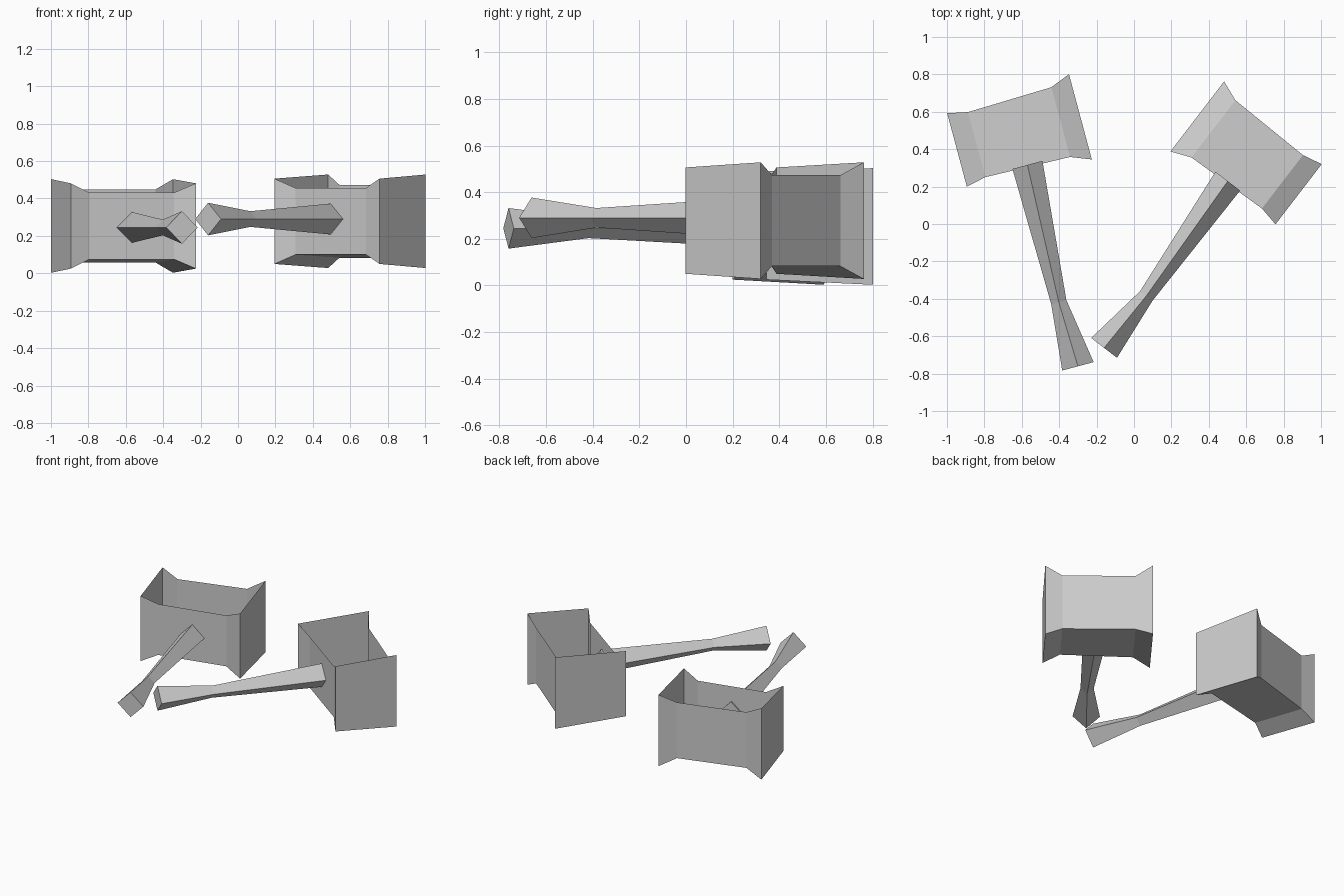
import bpy
import bmesh
from math import radians

cube = bpy.data.objects.get("Cube")
if cube:
    bpy.data.objects.remove(cube, do_unlink=True)

grey = bpy.data.materials.new("plain_grey")
grey.use_nodes = True
grey.diffuse_color = (0.6, 0.6, 0.6, 1)
grey.node_tree.nodes["Principled BSDF"].inputs["Base Color"].default_value = (0.6, 0.6, 0.6, 1)


def loft(name, rings, skipped_side=None):
    """Join four-cornered rings into a capped tube, optionally leaving one side open."""
    bm = bmesh.new()
    loops = [[bm.verts.new(p) for p in ring] for ring in rings]
    for a, b in zip(loops, loops[1:]):
        for i in range(4):
            if i != skipped_side:
                j = (i + 1) % 4
                bm.faces.new((a[i], a[j], b[j], b[i]))
    bm.faces.new(loops[0][::-1])
    bm.faces.new(loops[-1])
    bmesh.ops.recalc_face_normals(bm, faces=bm.faces)
    mesh = bpy.data.meshes.new(name)
    bm.to_mesh(mesh)
    bm.free()
    mesh.materials.append(grey)
    obj = bpy.data.objects.new(name, mesh)
    bpy.context.collection.objects.link(obj)
    return obj


def head_ring(x, half_depth, front_height, back_height):
    d, f, b = half_depth, front_height, back_height
    return [(x, -d, f), (x, d, b), (x, d, -b), (x, -d, -f)]


def handle_ring(x, y, r):
    return [(x - r, y, 0), (x, y, r), (x + r, y, 0), (x, y, -r)]


def hammer(side, centre, head_z, handle_z, angle, mirror):
    # flared head, open at the top
    head = loft(side + "_hammer_head", [
        head_ring(-0.343, 0.203, 0.228, 0.25),
        head_ring(-0.234, 0.18, 0.178, 0.195),
        head_ring(0.231, 0.193, 0.178, 0.195),
        head_ring(0.34, 0.236, 0.228, 0.25)], skipped_side=0)
    # diamond-section handle, pinched near the grip
    handle = loft(side + "_hammer_handle", [
        handle_ring(-0.018, -1.285, 0.087),
        handle_ring(-0.028, -0.927, 0.042),
        handle_ring(0.0, -0.175, 0.083)])
    for obj, z in ((head, head_z), (handle, handle_z)):
        if mirror:
            for v in obj.data.vertices:
                v.co.x = -v.co.x
            obj.data.flip_normals()
        obj.location = (*centre, z)
        obj.rotation_euler.z = radians(angle)


hammer("right", (-0.615, 0.485), 0.253, 0.245, 15, False)
hammer("left", (0.608, 0.368), 0.278, 0.29, -37.5, True)
